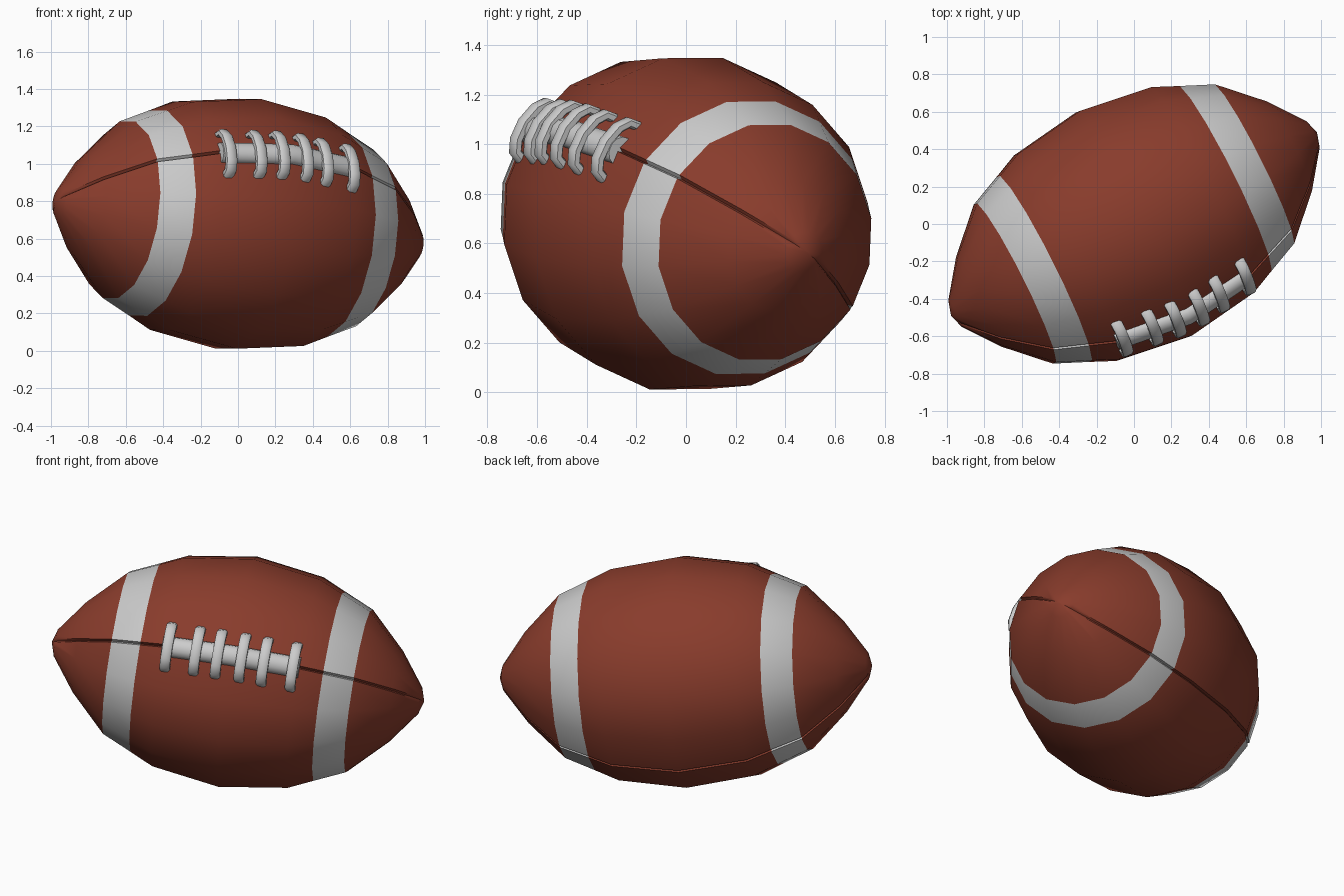
import bpy, bmesh, math
from mathutils import Vector

if "Cube" in bpy.data.objects:
    bpy.data.objects.remove(bpy.data.objects["Cube"])

# ball frame: long axis, direction of the laces, sideways direction
AXIS = Vector((0.89, 0.445, -0.105)).normalized()
OUT = Vector((0.42, -0.73, 0.55))
OUT = (OUT - AXIS * OUT.dot(AXIS)).normalized()
SIDE = AXIS.cross(OUT)
CENTRE = Vector((0, 0, 0.68))

# half profile: distance along the axis, radius
HALF = [(0, .684), (.40, .626), (.54, .562), (.715, .484), (.93, .272), (1.075, .08)]
PROFILE = [(-t, r) for t, r in HALF[:0:-1]] + HALF
TIP = 1.1


def place(t, u, h):
    return CENTRE + AXIS * t + SIDE * u + OUT * h


def radius(t):
    t = abs(t)
    for (a, ra), (b, rb) in zip(HALF, HALF[1:]):
        if t <= b:
            return ra + (rb - ra) * (t - a) / (b - a)


def material(name, colour):
    m = bpy.data.materials.new(name)
    m.diffuse_color = colour
    m.use_nodes = True
    m.node_tree.nodes["Principled BSDF"].inputs["Base Color"].default_value = m.diffuse_color
    return m


def finish(name, bm, angle, mats=()):
    bmesh.ops.recalc_face_normals(bm, faces=bm.faces)
    me = bpy.data.meshes.new(name)
    bm.to_mesh(me)
    bm.free()
    for m in mats:
        me.materials.append(m)
    ob = bpy.data.objects.new(name, me)
    bpy.context.collection.objects.link(ob)
    bpy.ops.object.select_all(action='DESELECT')
    ob.select_set(True)
    bpy.context.view_layer.objects.active = ob
    bpy.ops.object.shade_smooth_by_angle(angle=math.radians(angle))
    return ob


def loft(bm, rings):
    rows = [[bm.verts.new(p) for p in ring] for ring in rings]
    n = len(rows[0])
    for k, (a, b) in enumerate(zip(rows, rows[1:])):
        for i in range(n):
            j = (i + 1) % n
            f = bm.faces.new((a[i], a[j], b[j], b[i]))
            f.material_index = 0
    return rows


# ball: 16 sides with a narrow groove along two opposite seams
def ball_ring(t, r):
    pts = []
    for k in range(16):
        a = k * math.pi / 8
        if k % 8 == 0:
            w, d = .009 / r, min(.02, .25 * r)
            spots = [(a - w, r), (a, r - d), (a + w, r)]
        else:
            spots = [(a, r)]
        pts += [place(t, q * math.sin(b), q * math.cos(b)) for b, q in spots]
    return pts


bm = bmesh.new()
rows = loft(bm, [ball_ring(t, r) for t, r in PROFILE])
for row, t in ((rows[0], -TIP), (rows[-1], TIP)):
    tip = bm.verts.new(place(t, 0, 0))
    for i in range(len(row)):
        bm.faces.new((row[i], row[(i + 1) % len(row)], tip))
# painted bands
for f in bm.faces:
    t = abs((f.calc_center_median() - CENTRE).dot(AXIS))
    f.material_index = 1 if .54 < t < .715 else 0
finish("ball", bm, 50, (material("leather", (0.25, 0.045, 0.025, 1)),
                        material("band", (0.8, 0.8, 0.8, 1))))

# long lace: half-round strap lying on the seam
bm = bmesh.new()
rings = []
for t in (-.405, -.3, -.2, -.1, 0, .1, .2, .3, .405):
    rings.append([place(t, .06 * math.cos(a), radius(t) - .01 + .05 * math.sin(a))
                  for a in (i * math.pi / 6 for i in range(12))])
rows = loft(bm, rings)
bm.faces.new(rows[0])
bm.faces.new(rows[-1])
finish("long_lace", bm, 45)

# cross laces: rounded strips arched over the long lace
ARCH = [(-.128, -.035), (-.118, .008), (-.075, .034), (0, .046),
        (.075, .034), (.118, .008), (.128, -.035)]
SECTION = [(-.03, -.012), (-.03, .010), (-.018, .02), (.018, .02),
           (.03, .010), (.03, -.012), (.018, -.02), (-.018, -.02)]
for n, t in enumerate((-.37, -.2, -.07, .07, .2, .37)):
    bm = bmesh.new()
    rings = []
    for i, (u, h) in enumerate(ARCH):
        a, b = ARCH[max(i - 1, 0)], ARCH[min(i + 1, len(ARCH) - 1)]
        du, dh = b[0] - a[0], b[1] - a[1]
        s = math.hypot(du, dh)
        rings.append([place(t + x, u - y * dh / s, radius(t) + h + y * du / s)
                      for x, y in SECTION])
    rows = loft(bm, rings)
    bm.faces.new(rows[0])
    bm.faces.new(rows[-1])
    finish(f"cross_lace_{n + 1}", bm, 45)
